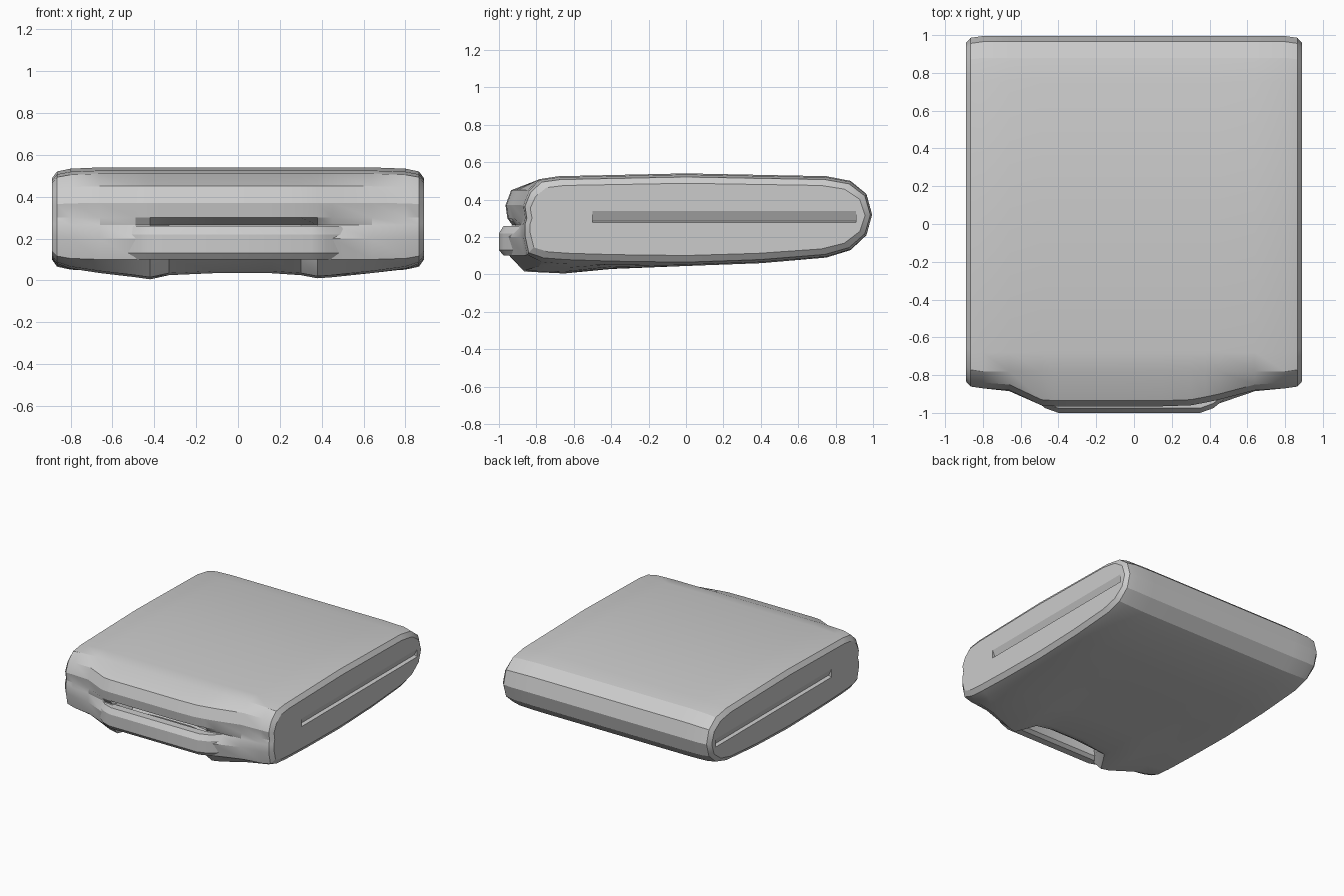
import bpy, bmesh, math

if "Cube" in bpy.data.objects:
    bpy.data.objects.remove(bpy.data.objects["Cube"])


def loft(name, rings):
    """Skin a list of equal-length closed rings and cap both ends."""
    bm = bmesh.new()
    vs = [[bm.verts.new(p) for p in r] for r in rings]
    n = len(vs[0])
    for a, b in zip(vs, vs[1:]):
        for i in range(n):
            j = (i + 1) % n
            bm.faces.new((a[i], a[j], b[j], b[i]))
    bm.faces.new(vs[0])
    bm.faces.new(vs[-1][::-1])
    bmesh.ops.recalc_face_normals(bm, faces=bm.faces)
    me = bpy.data.meshes.new(name)
    bm.to_mesh(me)
    bm.free()
    ob = bpy.data.objects.new(name, me)
    bpy.context.collection.objects.link(ob)
    return ob


def smooth(ob, angle):
    bpy.ops.object.select_all(action='DESELECT')
    ob.select_set(True)
    bpy.context.view_layer.objects.active = ob
    bpy.ops.object.shade_smooth_by_angle(angle=math.radians(angle))


def case_ring(x, upper, lower, base, sy=1.0, sz=1.0):
    """Side profile of the case: front bulges vary, the back is constant."""
    seam = max(upper, lower) + (0.035 if upper < -0.88 else 0)
    pts = [(-0.68, 0.525), (-0.78, 0.51), (upper + 0.03, 0.45), (upper, 0.37),
           (upper + 0.01, 0.3), (seam, 0.265), (lower, 0.2), (lower + 0.02, 0.1),
           (lower + 0.1, base + 0.01), (-0.65, base), (-0.4, base * 0.4 + 0.027),
           (0, 0.045), (0.4, 0.06), (0.75, 0.09), (0.88, 0.13), (0.965, 0.21),
           (0.995, 0.32), (0.965, 0.43), (0.88, 0.5), (0.75, 0.525), (0, 0.54)]
    return [(x, 0.06 + (y - 0.06) * sy, 0.3 + (z - 0.3) * sz) for y, z in pts]


# Soft case body with front bulge and two handle roots
stations = [
    (-0.89, -0.87, -0.87, 0.06, 0.96, 0.78), (-0.865, -0.87, -0.87, 0.06, 0.99, 0.92),
    (-0.80, -0.87, -0.87, 0.05, 1, 0.975), (-0.66, -0.88, -0.885, 0.035),
    (-0.49, -0.96, -0.96, 0.015), (-0.42, -0.965, -0.965, 0.005),
    (-0.33, -0.965, -0.82, 0.025), (-0.1, -0.965, -0.80, 0.035),
    (0.15, -0.965, -0.80, 0.035), (0.30, -0.96, -0.82, 0.025),
    (0.38, -0.945, -0.965, 0.01), (0.45, -0.93, -0.95, 0.015),
    (0.64, -0.88, -0.885, 0.035), (0.80, -0.87, -0.87, 0.05, 1, 0.975),
    (0.865, -0.87, -0.87, 0.06, 0.99, 0.92), (0.89, -0.87, -0.87, 0.06, 0.96, 0.78)]
body = loft("case_body", [case_ring(*s) for s in stations])

# Shallow wedge groove along each side wall
for s, side in ((-1, "left"), (1, "right")):
    cut = loft("groove_cutter_" + side, [
        [(s * 0.91, y, 0.38), (s * 0.91, y, 0.27), (s * 0.865, y, 0.285)]
        for y in (-0.5, 0.91)])
    cut.hide_render = True
    cut.hide_viewport = True
    mod = body.modifiers.new("groove", 'BOOLEAN')
    mod.operation = 'DIFFERENCE'
    mod.solver = 'EXACT'
    mod.object = cut
smooth(body, 25)

# Carry handle: chunky rounded bar bowed out from the front
path = [(-0.62, -0.80, 0.18), (-0.47, -0.92, 0.18), (-0.40, -0.945, 0.18),
        (0.35, -0.945, 0.18), (0.42, -0.92, 0.18), (0.57, -0.80, 0.18)]
section = [(-0.055, -0.05), (-0.055, 0.04), (-0.03, 0.08), (0.03, 0.08),
           (0.05, 0.05), (0.05, -0.06), (0.025, -0.08), (-0.03, -0.08)]
handle = loft("carry_handle", [[(x, y + dy, z + dz) for dy, dz in section]
                               for x, y, z in path])
smooth(handle, 25)
